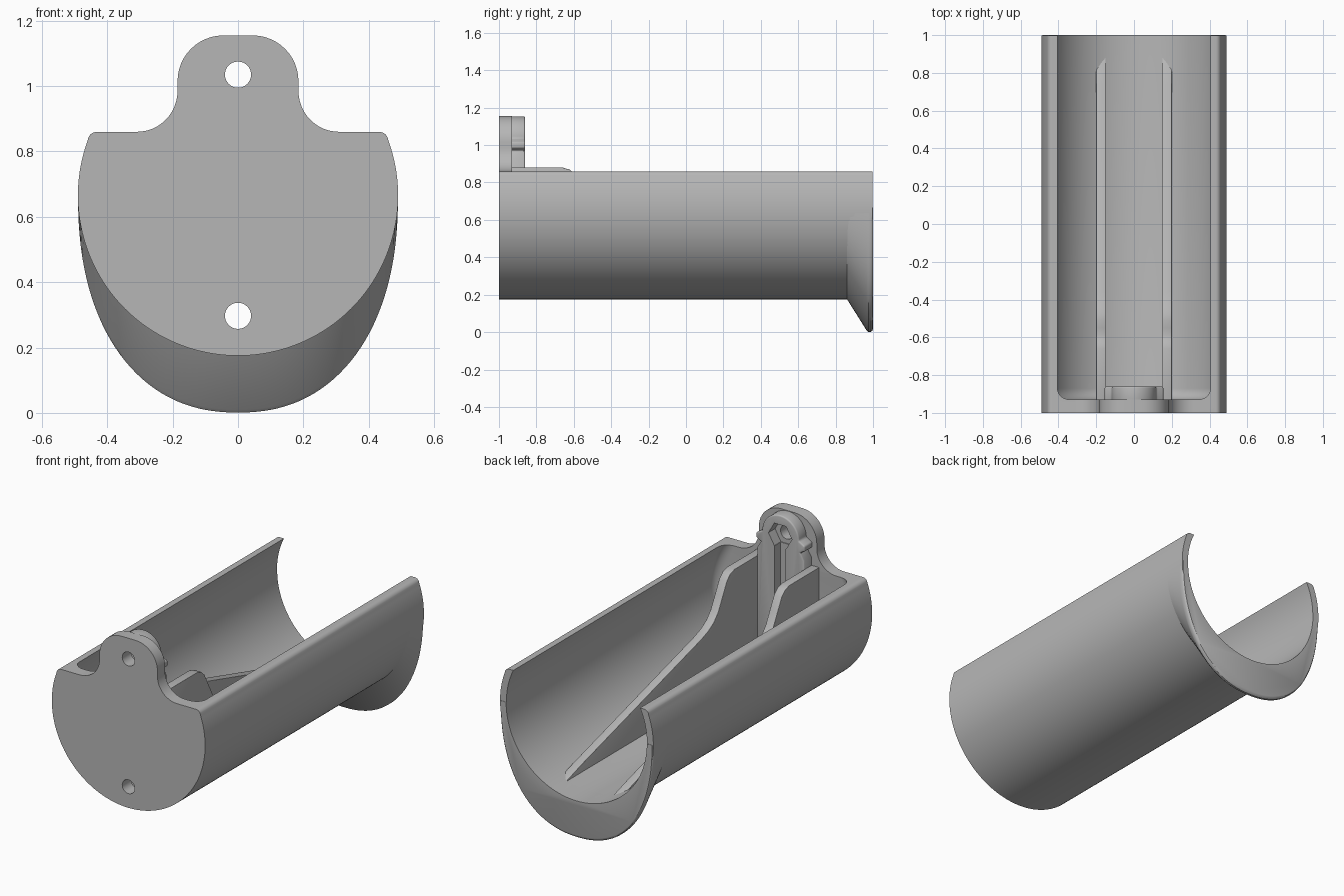
import bpy, bmesh
from math import sin, cos, pi, radians, sqrt, asin

cube = bpy.data.objects.get("Cube")
if cube:
    bpy.data.objects.remove(cube, do_unlink=True)

grey = bpy.data.materials.new("plain grey")
grey.use_nodes = True
grey.diffuse_color = (0.47, 0.47, 0.47, 1)
grey.node_tree.nodes["Principled BSDF"].inputs["Base Color"].default_value = (0.47, 0.47, 0.47, 1)

AXIS_Z, RIM_Z = 0.665, 0.86
OUTER, INNER = 0.49, 0.45
TOP_HOLE, LOW_HOLE = 1.035, 0.297
PLATE_Y = -0.93


def arc(cx, cz, r, start, end, n=12):
    angles = [radians(start + (end - start) * i / n) for i in range(n + 1)]
    return [(cx + r * cos(a), cz + r * sin(a)) for a in angles]


def mirrored(half):
    """Close a right-hand outline with its mirror image."""
    return half + [(-x, z) for x, z in reversed(half) if abs(x) > 1e-5]


def loft(name, rings):
    """Skin a list of equal rings and cap both ends."""
    bm = bmesh.new()
    rows = [[bm.verts.new(p) for p in ring] for ring in rings]
    n = len(rows[0])
    for a, b in zip(rows, rows[1:]):
        for i in range(n):
            j = (i + 1) % n
            bm.faces.new((a[i], a[j], b[j], b[i]))
    bm.faces.new(rows[0])
    bm.faces.new(rows[-1])
    bmesh.ops.recalc_face_normals(bm, faces=bm.faces)
    mesh = bpy.data.meshes.new(name)
    bm.to_mesh(mesh)
    bm.free()
    mesh.materials.append(grey)
    obj = bpy.data.objects.new(name, mesh)
    bpy.context.collection.objects.link(obj)
    return obj


def along_y(name, pts, y0, y1):
    return loft(name, [[(x, y, z) for x, z in pts] for y in (y0, y1)])


def finish(obj, cutters=(), bevel=0):
    bpy.ops.object.select_all(action='DESELECT')
    bpy.context.view_layer.objects.active = obj
    obj.select_set(True)
    if bevel:
        mod = obj.modifiers.new("soft_edges", 'BEVEL')
        mod.width, mod.segments, mod.limit_method = bevel, 3, 'ANGLE'
        mod.angle_limit = radians(40)
        bpy.ops.object.modifier_apply(modifier=mod.name)
    for cutter in cutters:
        mod = obj.modifiers.new("cut", 'BOOLEAN')
        mod.operation, mod.solver, mod.object = 'DIFFERENCE', 'EXACT', cutter
        bpy.ops.object.modifier_apply(modifier=mod.name)
    bpy.ops.object.shade_smooth_by_angle(angle=radians(32))


# Cutters: rounded-end cavity, screw holes, hexagonal pockets and slot
rings = []
for a in [i * pi / 12 for i in range(7)]:
    r = INNER - 0.06 * (1 - sin(a))
    y = PLATE_Y + 0.06 * (1 - cos(a))
    rings.append([(x, y, z) for x, z in arc(0, AXIS_Z, r, 0, 360, 96)[:-1]])
rings.append([(x, 1.2, z) for x, _, z in rings[-1]])
cavity = loft("cavity_cutter", rings)
holes = [along_y("hole_cutter", arc(0, z, 0.04, 0, 360, 32)[:-1], -1.2, -0.7)
         for z in (TOP_HOLE, LOW_HOLE)]
pockets = [along_y("nut_cutter", arc(0, z, 0.075, 0, 360, 6)[:-1], -0.92, -0.7)
           for z in (TOP_HOLE, LOW_HOLE)]
slot = along_y("slot_cutter", [(-0.035, 0.33), (0.035, 0.33), (0.035, 1.0), (-0.035, 1.0)],
               -0.915, -0.7)

# Trough body with closed front and rounded rim corners
edge = radians(20)
half = arc(0, AXIS_Z, OUTER, -90, 20, 56) + arc(0.432, 0.832, 0.028, 22, 90, 6)
body = along_y("trough_body", mirrored(half), -1, 0.998)
finish(body, [cavity] + holes)


# Flared pouring lip under the open end
def lip_ring(y, depth, power, width=0.4895):
    pts = []
    for i in range(65):
        a = pi + pi * i / 64
        c, s = cos(a), sin(a)
        x = width * abs(c) ** (2 / power) * (1 if c > 0 else -1)
        pts.append((x, y, AXIS_Z - depth * abs(s) ** (2 / power)))
    return pts


lip = loft("flared_lip", [lip_ring(0.86, 0.488, 2), lip_ring(0.965, 0.655, 2.22),
                          lip_ring(0.975, 0.664, 2.25), lip_ring(0.988, 0.664, 2.25),
                          lip_ring(0.996, 0.658, 2.25, 0.487), lip_ring(1, 0.648, 2.25, 0.483)])
finish(lip, [cavity])

# Mounting tab with domed top and concave shoulders
half = arc(0.31, RIM_Z + 0.125, 0.125, 270, 180) + arc(0.045, 1.015, 0.14, 0, 90)
tab = along_y("mounting_tab", mirrored(half), -1, PLATE_Y)
finish(tab, holes[:1])

# Nut boss: column between the dividers, round head and side nubs
half = [(0.15, 0.235), (0.15, 0.93), (0.125, 0.97), (0.155, 0.985), (0.155, 1.015)]
half += arc(0, TOP_HOLE, 0.118, 0, 90)
boss = along_y("nut_boss", mirrored(half), -0.95, -0.86)
finish(boss, holes + pockets + [slot], bevel=0.008)

# Two sloping dividers
profile = [(-0.95, 0.23), (-0.95, 0.88), (-0.66, 0.88), (-0.62, 0.868), (-0.59, 0.84),
           (-0.55, 0.765), (-0.51, 0.69), (-0.47, 0.645), (-0.42, 0.615), (-0.36, 0.592),
           (0.74, 0.285), (0.9, 0.235), (0.9, 0.23)]
for side, name in ((1, "left_divider"), (-1, "right_divider")):
    divider = loft(name, [[(side * x, y, z) for y, z in profile] for x in (0.15, 0.2)])
    finish(divider, bevel=0.012)

for cutter in [cavity, slot] + holes + pockets:
    bpy.data.objects.remove(cutter, do_unlink=True)
